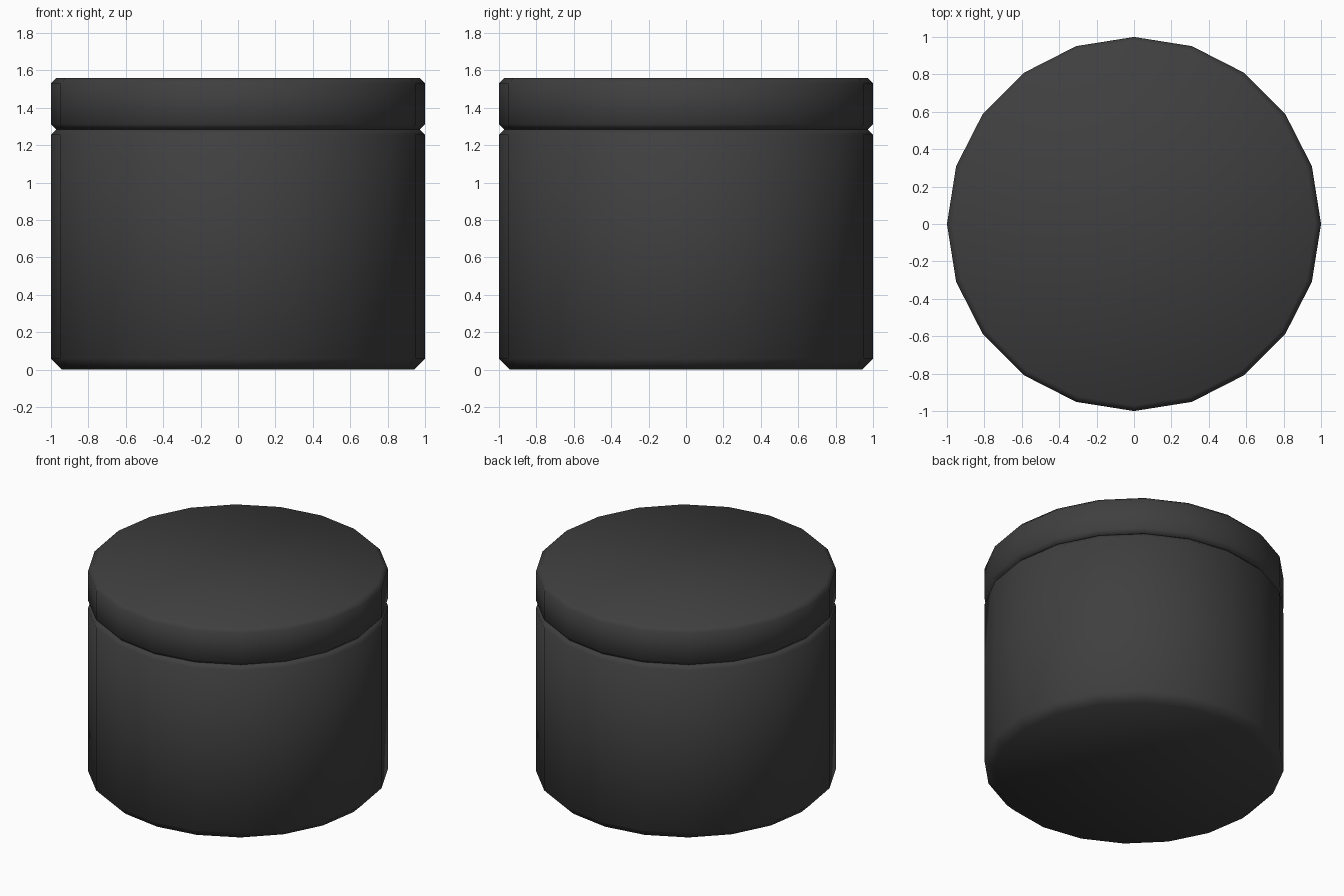
import bpy, bmesh
from math import cos, sin, pi, radians

if "Cube" in bpy.data.objects:
    bpy.data.objects.remove(bpy.data.objects["Cube"])

SIDES = 20

mat = bpy.data.materials.new("dark_grey")
mat.diffuse_color = (0.05, 0.05, 0.05, 1.0)
mat.use_nodes = True
mat.node_tree.nodes["Principled BSDF"].inputs["Base Color"].default_value = mat.diffuse_color


def turned(name, profile):
    """Closed solid turned around z from (radius, height) points, bottom to top."""
    bm = bmesh.new()
    rings = [[bm.verts.new((r * cos(2 * pi * i / SIDES), r * sin(2 * pi * i / SIDES), z))
              for i in range(SIDES)] for r, z in profile]
    for lower, upper in zip(rings, rings[1:]):
        for i in range(SIDES):
            j = (i + 1) % SIDES
            bm.faces.new((lower[i], lower[j], upper[j], upper[i]))
    bm.faces.new(rings[0][::-1])
    bm.faces.new(rings[-1])
    mesh = bpy.data.meshes.new(name)
    bm.to_mesh(mesh)
    bm.free()
    mesh.materials.append(mat)
    obj = bpy.data.objects.new(name, mesh)
    bpy.context.collection.objects.link(obj)
    bpy.ops.object.select_all(action='DESELECT')
    obj.select_set(True)
    bpy.context.view_layer.objects.active = obj
    bpy.ops.object.shade_smooth_by_angle(angle=radians(60))
    return obj


# Container with a wide bottom chamfer and a small one at the seam
turned("container_body", [(0.94, 0.0), (1.0, 0.06), (1.0, 1.257), (0.972, 1.285)])

# Lid, chamfered on both rims so a groove shows at the seam
turned("lid", [(0.972, 1.285), (1.0, 1.313), (1.0, 1.53), (0.97, 1.56)])
